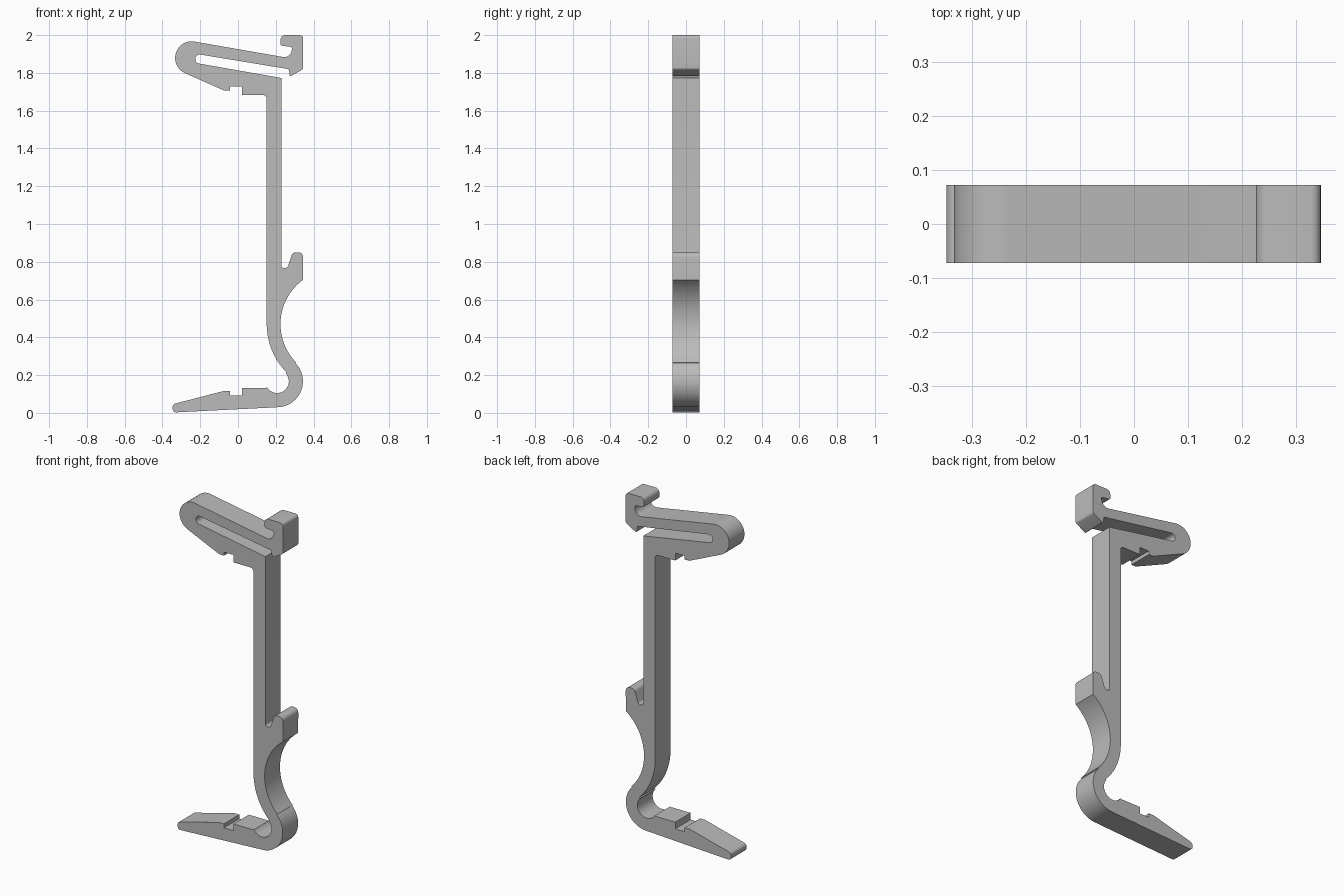
import bpy, bmesh, math
from mathutils import Vector

cube = bpy.data.objects.get("Cube")
if cube:
    bpy.data.objects.remove(cube)

HALF_WIDTH = 0.072


def arc(cx, cz, r, start, end, steps=24):
    """Points along an arc, angles in degrees."""
    angles = [math.radians(start + (end - start) * i / steps) for i in range(steps + 1)]
    return [(cx + r * math.cos(a), cz + r * math.sin(a), 0) for a in angles]


def round_corners(points, steps=6):
    """Replace each (x, z, radius) corner by a tangent fillet."""
    result = []
    for i, (x, z, r) in enumerate(points):
        p = Vector((x, z))
        if r == 0:
            result.append(p)
            continue
        a = (Vector(points[i - 1][:2]) - p).normalized()
        b = (Vector(points[(i + 1) % len(points)][:2]) - p).normalized()
        half = a.angle(b) / 2
        centre = p + (a + b).normalized() * (r / math.sin(half))
        u = p + a * (r / math.tan(half)) - centre
        v = p + b * (r / math.tan(half)) - centre
        sweep = u.angle(v)
        for k in range(steps + 1):
            t = k / steps
            result.append(centre + (u * math.sin((1 - t) * sweep)
                                    + v * math.sin(t * sweep)) / math.sin(sweep))
    return result


# Upper hook and the top of the sprung arm
outline = [(0.225, 1.945, 0.008), (0.225, 2.0, 0.025), (0.345, 2.0, 0.018),
           (0.345, 1.82, 0.015), (0.275, 1.78, 0.005), (0.268, 1.82, 0)]
# Slot between the sprung arm and the fixed arm
outline += arc(-0.202, 1.873, 0.024, 80, 260, 12)
# Outer face of the stem, down to the lower hook
outline += [(0.23, 1.773, 0), (0.23, 0.768, 0.01), (0.262, 0.768, 0.016),
            (0.289, 0.85, 0.025), (0.345, 0.85, 0.025)]
# Concave finger recess, then the outside of the bottom bend
outline += arc(0.515, 0.47, 0.29, 126, 224.5)
outline += arc(0.207, 0.167, 0.137, 44.5, -87)
# Lower foot with rounded toe and notch
outline += [(-0.346, 0.002, 0.018), (-0.346, 0.046, 0.018),
            (-0.075, 0.116, 0.01), (-0.042, 0.116, 0), (-0.042, 0.092, 0),
            (0.02, 0.092, 0), (0.02, 0.132, 0), (0.148, 0.132, 0.008)]
# Inside of the bottom bend and the inner face of the stem
outline += arc(0.207, 0.167, 0.062, -148, 44.5)
outline += arc(0.515, 0.47, 0.363, 224.5, 180)
# Underside of the fixed arm with its notch
outline += [(0.152, 1.683, 0.02), (0.02, 1.683, 0), (0.02, 1.727, 0),
            (-0.042, 1.727, 0), (-0.042, 1.706, 0), (-0.072, 1.706, 0.01)]
# Rounded end of the folded arm, along its top and into the hook
outline += arc(-0.245, 1.879, 0.088, 245, 80)
outline += [(0.285, 1.876, 0.04), (0.285, 1.937, 0.008)]

# Extrude the profile into the clip
bm = bmesh.new()
verts = [bm.verts.new((p.x, -HALF_WIDTH, p.y)) for p in round_corners(outline)]
front = bm.faces.new(verts)
side = bmesh.ops.extrude_face_region(bm, geom=[front], use_keep_orig=True)
moved = [g for g in side["geom"] if isinstance(g, bmesh.types.BMVert)]
bmesh.ops.translate(bm, vec=(0, 2 * HALF_WIDTH, 0), verts=moved)
bmesh.ops.recalc_face_normals(bm, faces=bm.faces)
mesh = bpy.data.meshes.new("spring_clip")
bm.to_mesh(mesh)
bm.free()

# Plain grey plastic
grey = bpy.data.materials.new("grey_plastic")
grey.use_nodes = True
colour = (0.5, 0.5, 0.5, 1)
grey.diffuse_color = colour
grey.node_tree.nodes["Principled BSDF"].inputs["Base Color"].default_value = colour
mesh.materials.append(grey)

clip = bpy.data.objects.new("spring_clip", mesh)
bpy.context.collection.objects.link(clip)
bpy.context.view_layer.objects.active = clip
clip.select_set(True)
bpy.ops.object.shade_smooth_by_angle(angle=math.radians(30))
